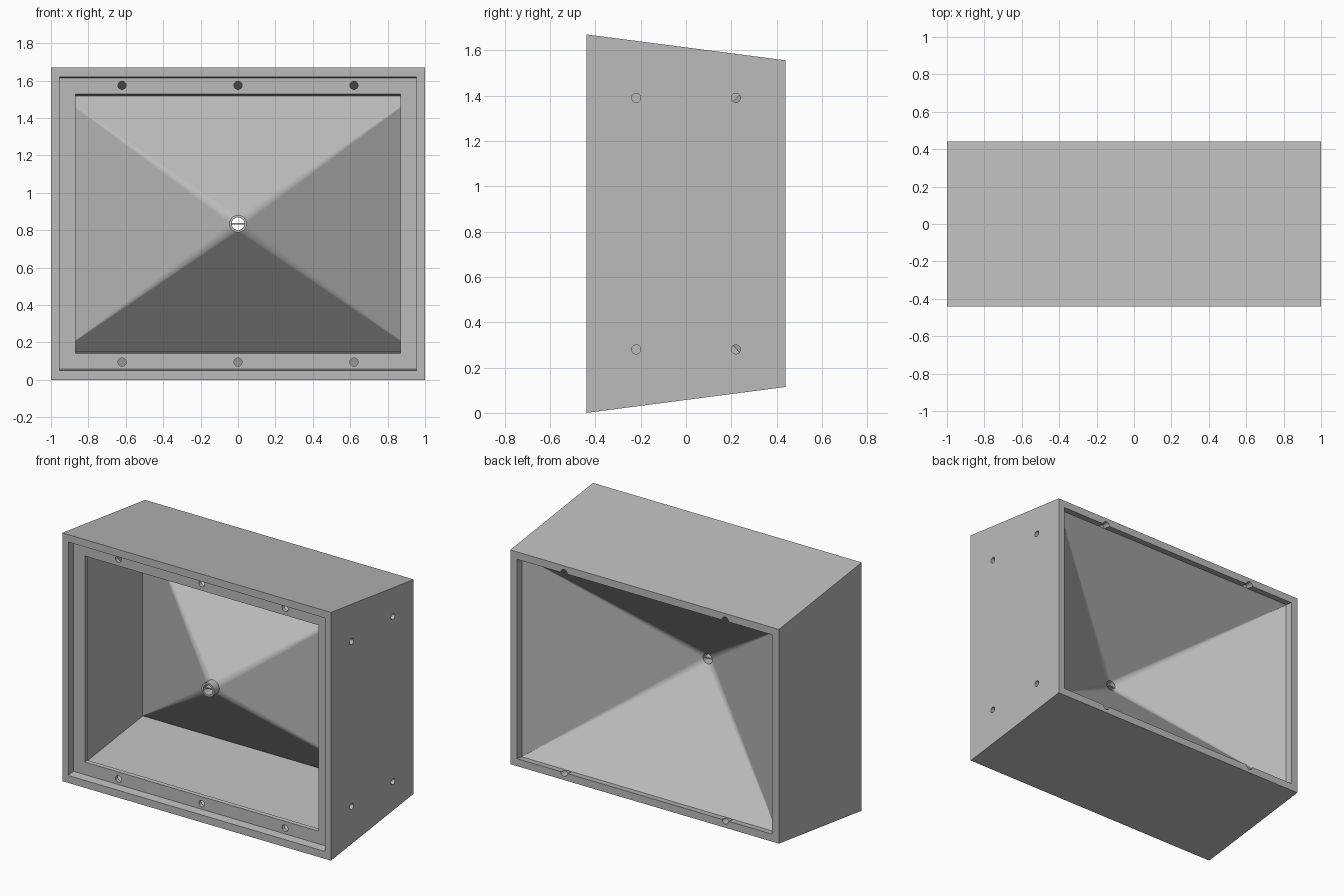
import bpy
import bmesh
from math import cos, sin, pi
from mathutils import Matrix

cube = bpy.data.objects.get("Cube")
if cube:
    bpy.data.objects.remove(cube, do_unlink=True)

MID = 0.835          # height of the horn axis
FRONT, BACK = -0.44, 0.44
TAPER = 0.13         # slope of top and bottom panels
RIM = 0.05           # panel thickness

grey = bpy.data.materials.new("plain grey")
grey.use_nodes = True
colour = (0.5, 0.5, 0.5, 1)
grey.diffuse_color = colour
grey.node_tree.nodes["Principled BSDF"].inputs["Base Color"].default_value = colour


def half_height(y, inset):
    return MID - TAPER * (y - FRONT) - inset


def rect(half_x, inset, y):
    h = half_height(y, inset)
    return [(sx * half_x, y, MID + sz * h)
            for sx, sz in ((1, 1), (-1, 1), (-1, -1), (1, -1))]


def circle(radius, y, count=32):
    return [(radius * cos(2 * pi * i / count), y, MID + radius * sin(2 * pi * i / count))
            for i in range(count)]


def ring_solid(name, rings):
    """Bridge equal rings in order, and the last one back to the first."""
    bm = bmesh.new()
    loops = [[bm.verts.new(p) for p in ring] for ring in rings]
    for a, b in zip(loops, loops[1:] + loops[:1]):
        for i in range(len(a)):
            j = (i + 1) % len(a)
            bm.faces.new((a[i], a[j], b[j], b[i]))
    bmesh.ops.remove_doubles(bm, verts=bm.verts, dist=0.00001)
    bmesh.ops.recalc_face_normals(bm, faces=bm.faces)
    mesh = bpy.data.meshes.new(name)
    bm.to_mesh(mesh)
    bm.free()
    mesh.materials.append(grey)
    obj = bpy.data.objects.new(name, mesh)
    bpy.context.collection.objects.link(obj)
    return obj


# Cabinet: tapered box tube with a front rebate and mounting ledge
cabinet = ring_solid("cabinet", [rect(*r) for r in (
    (1.0, 0, FRONT), (0.955, RIM, FRONT), (0.955, RIM, -0.385),
    (0.87, 0.135, -0.385), (0.87, 0.135, -0.36), (0.95, RIM, -0.36),
    (0.95, RIM, BACK), (1.0, 0, BACK))])

# Drill holes in the ledge and right panel, and notches in the back rim
bm = bmesh.new()


def drill(centre, axis, radius, depth):
    turn = Matrix.Rotation(pi / 2, 4, axis)
    bmesh.ops.create_cone(bm, cap_ends=True, segments=20, radius1=radius, radius2=radius,
                          depth=depth, matrix=Matrix.Translation(centre) @ turn)


for side in (1, -1):
    for x in (-0.62, 0, 0.62):
        drill((x, -0.375, MID + side * 0.74), 'X', 0.022, 0.08)
    for y in (-0.22, 0.22):
        drill((0.98, y, MID + side * 0.555), 'Y', 0.02, 0.12)
    for x in (-0.6, 0.6):
        drill((x, 0.43, MID + side * half_height(BACK, RIM)), 'X', 0.025, 0.08)
mesh = bpy.data.meshes.new("hole_cutter")
bm.to_mesh(mesh)
bm.free()
cutter = bpy.data.objects.new("hole_cutter", mesh)
bpy.context.collection.objects.link(cutter)
cutter.hide_render = True

mod = cabinet.modifiers.new("holes", 'BOOLEAN')
mod.operation = 'DIFFERENCE'
mod.solver = 'EXACT'
mod.object = cutter
bpy.context.view_layer.objects.active = cabinet
cabinet.select_set(True)
bpy.ops.object.modifier_apply(modifier=mod.name)
bpy.data.objects.remove(cutter, do_unlink=True)


# Horn: thin pyramid lofted from a rectangle at the back to a round throat
def horn_base(y, steps):
    return [corner for corner in rect(0.952, RIM, y) for _ in range(steps + 1)]


def horn_throat(y, radius, steps):
    return [(radius * cos(a), y, MID + radius * sin(a))
            for q in range(4) for a in
            [(q + k / steps) * pi / 2 for k in range(steps + 1)]]


def loft_horn(name, steps=8):
    bm = bmesh.new()
    rings = [horn_base(0.345, steps), horn_throat(-0.27, 0.04, steps),
             horn_throat(-0.23, 0.034, steps), horn_base(0.39, steps)]
    loops = [[bm.verts.new(p) for p in ring] for ring in rings]
    count = len(loops[0])
    for a, b in zip(loops, loops[1:] + loops[:1]):
        for i in range(count):
            j = (i + 1) % count
            bm.faces.new((a[i], a[j], b[j]))
            bm.faces.new((a[i], b[j], b[i]))
    bmesh.ops.remove_doubles(bm, verts=bm.verts, dist=0.0001)
    bmesh.ops.dissolve_degenerate(bm, edges=bm.edges, dist=0.00001)
    bmesh.ops.recalc_face_normals(bm, faces=bm.faces)
    mesh = bpy.data.meshes.new(name)
    bm.to_mesh(mesh)
    bm.free()
    mesh.materials.append(grey)
    obj = bpy.data.objects.new(name, mesh)
    bpy.context.collection.objects.link(obj)


loft_horn("horn")

# Throat collar at the narrow end, with a thin bar across it
collar = ring_solid("throat_collar", [circle(*c) for c in (
    (0.034, -0.32), (0.047, -0.32), (0.047, -0.23), (0.034, -0.23))])
bpy.ops.object.select_all(action='DESELECT')
collar.select_set(True)
bpy.context.view_layer.objects.active = collar
bpy.ops.object.shade_smooth_by_angle()

bpy.ops.mesh.primitive_cube_add(size=1, location=(0, -0.27, MID))
bar = bpy.context.object
bar.name = "throat_bar"
bar.scale = (0.076, 0.06, 0.007)
bar.data.materials.append(grey)
